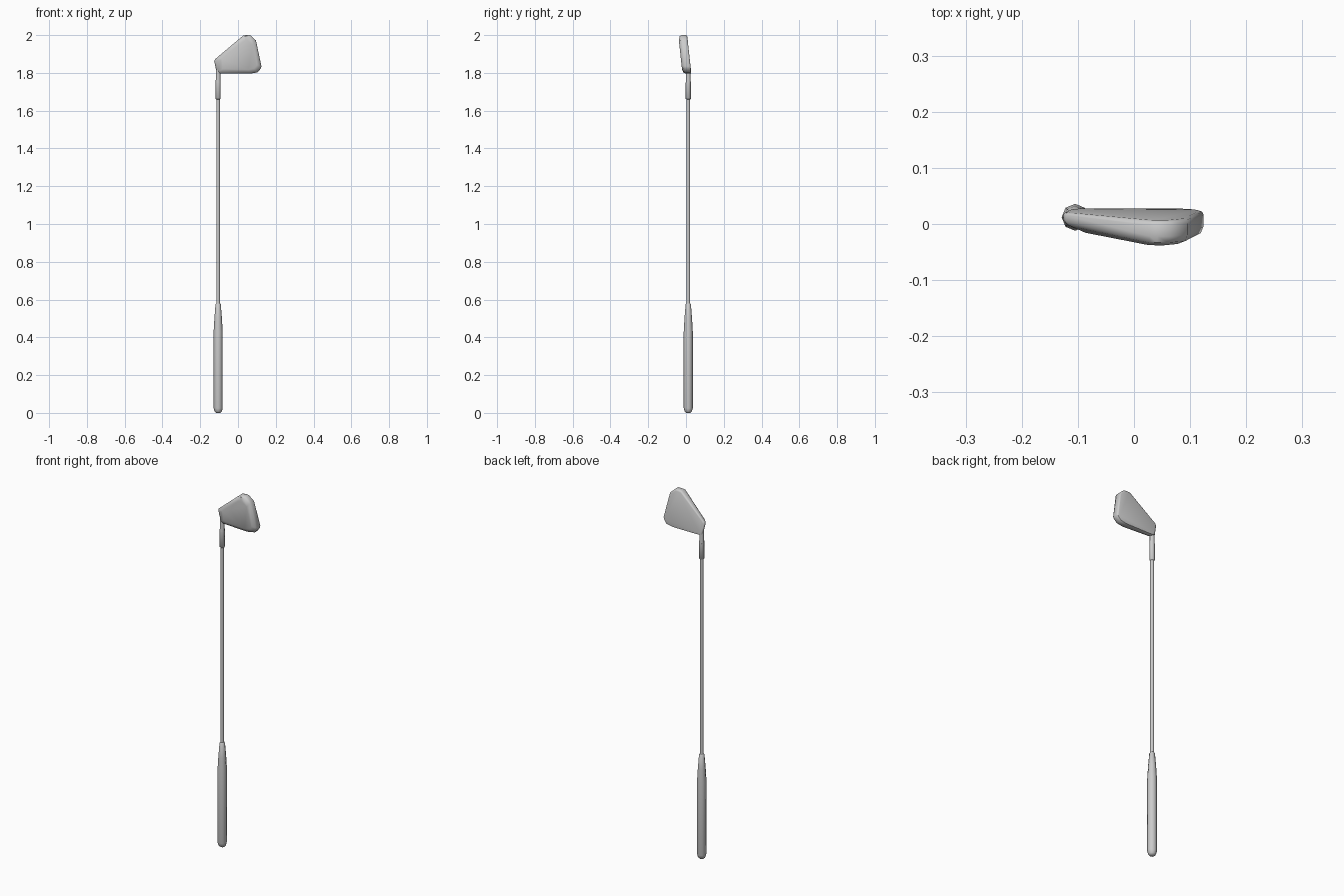
import bpy, bmesh, math

if "Cube" in bpy.data.objects:
    bpy.data.objects.remove(bpy.data.objects["Cube"])

SX, SY = -0.105, 0.012   # shaft axis


def finish(name, bm, angle):
    bmesh.ops.recalc_face_normals(bm, faces=bm.faces)
    me = bpy.data.meshes.new(name)
    bm.to_mesh(me)
    bm.free()
    ob = bpy.data.objects.new(name, me)
    bpy.context.collection.objects.link(ob)
    bpy.ops.object.select_all(action='DESELECT')
    ob.select_set(True)
    bpy.context.view_layer.objects.active = ob
    bpy.ops.object.shade_smooth_by_angle(angle=math.radians(angle))
    return ob


def skin(name, loops, angle=40):
    """Join equal-length point loops into a capped solid."""
    bm = bmesh.new()
    rings = [[bm.verts.new(p) for p in loop] for loop in loops]
    n = len(rings[0])
    for a, b in zip(rings, rings[1:]):
        for i in range(n):
            j = (i + 1) % n
            bm.faces.new((a[i], a[j], b[j], b[i]))
    bm.faces.new(rings[0])
    bm.faces.new(rings[-1])
    return finish(name, bm, angle)


def turned(name, profile, sides=8):
    """Upright round part from (radius, z) pairs."""
    ang = [2 * math.pi * i / sides for i in range(sides)]
    return skin(name, [[(SX + r * math.cos(a), SY + r * math.sin(a), z)
                        for a in ang] for r, z in profile], 50)


# Grip, shaft and ferrule
turned("grip", [(0.011, 0), (0.019, 0.007), (0.024, 0.025), (0.024, 0.43),
                (0.020, 0.50), (0.014, 0.575), (0.010, 0.58)])
turned("shaft", [(0.010, 0.57), (0.010, 1.68)])
turned("ferrule", [(0.010, 1.66), (0.0135, 1.663), (0.0135, 1.75)])
turned("hosel", [(0.0135, 1.745), (0.012, 1.78), (0.012, 1.80), (0.010, 1.84)])

# Club head: front outline (x, z), skinned through its leaning thickness
outline = [(-0.126, 1.862), (-0.121, 1.873), (0.028, 1.998), (0.042, 2.0),
           (0.064, 2.0), (0.095, 1.972), (0.124, 1.835), (0.120, 1.822),
           (0.104, 1.803), (0.066, 1.796), (-0.095, 1.796), (-0.113, 1.802)]
CX, CZ = 0.022, 1.882


def head_loop(scale, depth):
    loop = []
    for x, z in outline:
        x, z = CX + (x - CX) * scale, CZ + (z - CZ) * scale
        face_y = 0.028 - (z - 1.80) * 0.11
        thick = 0.024 + 0.023 * min(1, max(0, (x + 0.126) / 0.08))
        loop.append((x, face_y - thick * depth, z))
    return loop


skin("club_head", [head_loop(0.92, 0), head_loop(0.98, 0.05),
                   head_loop(1.0, 0.18), head_loop(1.0, 0.6),
                   head_loop(0.95, 0.85), head_loop(0.76, 1.0)], 50)
